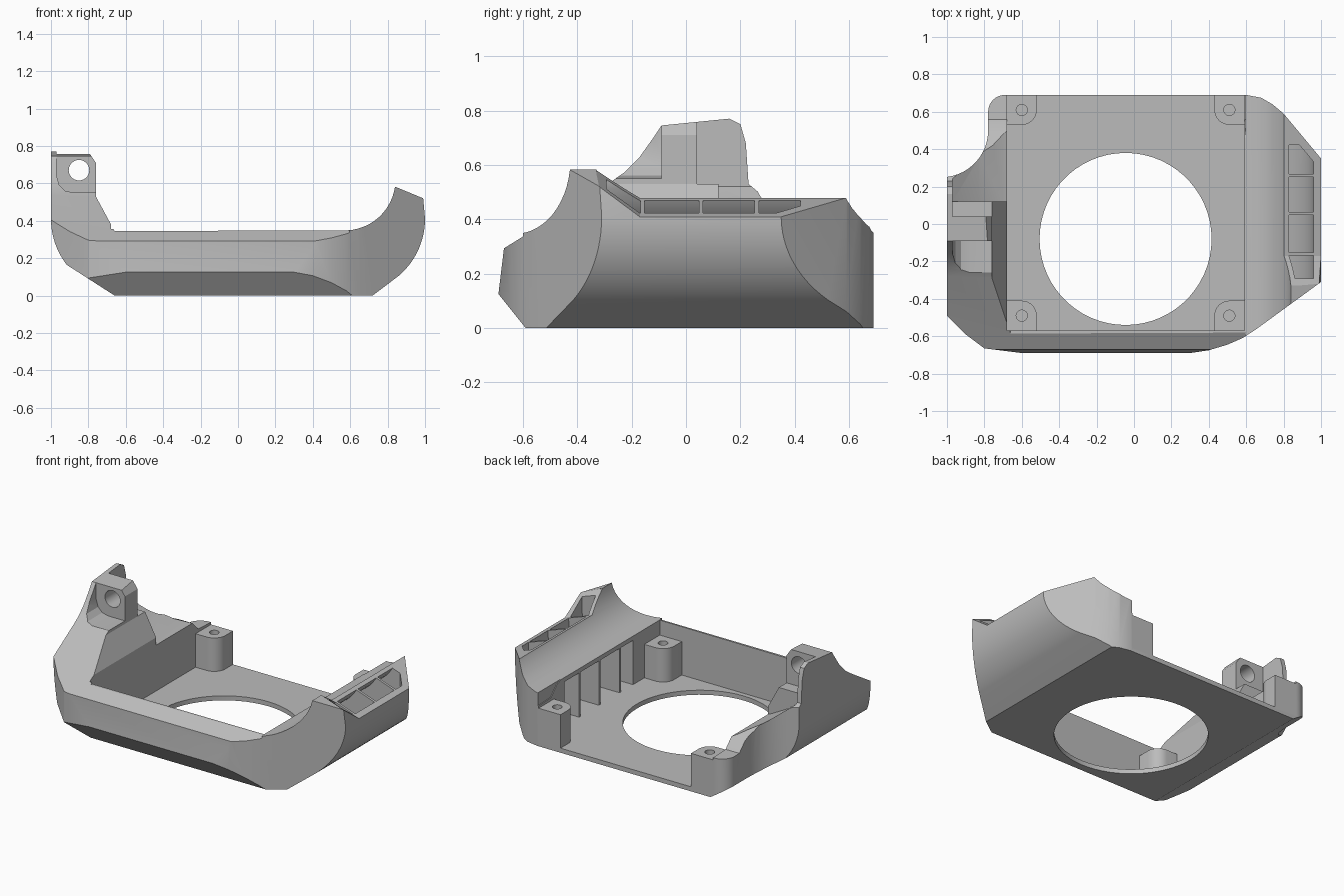
import bpy, bmesh, math

if "Cube" in bpy.data.objects:
    bpy.data.objects.remove(bpy.data.objects["Cube"], do_unlink=True)

grey = bpy.data.materials.new("plain_grey")
grey.use_nodes = True
grey.diffuse_color = (0.5, 0.5, 0.5, 1)
grey.node_tree.nodes["Principled BSDF"].inputs["Base Color"].default_value = (0.5, 0.5, 0.5, 1)


def arc(cx, cy, r, start, end, n=12):
    angles = [math.radians(start + (end - start) * i / n) for i in range(n + 1)]
    return [(cx + r * math.cos(a), cy + r * math.sin(a)) for a in angles]


def prism(name, pts, axis, lo, hi, tilt=0, pivot=0):
    """Extrude a 2D profile along an axis; tilt shears z with distance from the pivot."""
    def place(p, d):
        if axis == "x":
            return (d, p[0], p[1] + tilt * (d - pivot))
        return (p[0], d, p[1]) if axis == "y" else (p[0], p[1], d)
    bm = bmesh.new()
    a = [bm.verts.new(place(p, lo)) for p in pts]
    b = [bm.verts.new(place(p, hi)) for p in pts]
    bm.faces.new(a)
    bm.faces.new(b)
    for i in range(len(pts)):
        j = (i + 1) % len(pts)
        bm.faces.new((a[i], a[j], b[j], b[i]))
    bmesh.ops.recalc_face_normals(bm, faces=bm.faces)
    mesh = bpy.data.meshes.new(name)
    bm.to_mesh(mesh)
    bm.free()
    mesh.materials.append(grey)
    ob = bpy.data.objects.new(name, mesh)
    bpy.context.collection.objects.link(ob)
    return ob


def combine(ob, tool, operation="DIFFERENCE"):
    mod = ob.modifiers.new("shape", "BOOLEAN")
    mod.operation = operation
    mod.solver = "EXACT"
    mod.object = tool
    bpy.context.view_layer.objects.active = ob
    bpy.ops.object.modifier_apply(modifier=mod.name)
    bpy.data.objects.remove(tool, do_unlink=True)


def box(x0, x1, y0, y1):
    return [(x0, y0), (x1, y0), (x1, y1), (x0, y1)]


def smooth(ob):
    bpy.ops.object.select_all(action="DESELECT")
    ob.select_set(True)
    bpy.context.view_layer.objects.active = ob
    bpy.ops.object.shade_smooth_by_angle(angle=math.radians(25))


# Body: cross-section, side profile and plan outline intersected
section = ([(-0.66, 0), (0.72, 0)] + arc(0.6, 0.41, 0.4, -50, 0)
           + [(0.99, 0.52)] + arc(0.57, 0.62, 0.272, -8, -88)
           + [(-0.66, 0.345), (-0.76, 0.53), (-0.76, 0.71), (-0.8, 0.77), (-1, 0.77)]
           + arc(-0.6, 0.41, 0.4, 180, 218))
side = [(-0.59, 0), (-0.69, 0.125), (-0.67, 0.29), (-0.67, 0.9), (0.69, 0.9), (0.69, 0)]
plan = ([(-1, -0.49), (-0.9, -0.59), (-0.8, -0.665), (-0.6, -0.69), (0.3, -0.69)]
        + [(0.4, -0.675), (0.5, -0.645), (0.58, -0.61), (0.65, -0.565), (1, -0.31), (1, 0.35)]
        + [(0.8, 0.59), (0.74, 0.64), (0.68, 0.675), (0.6, 0.69)]
        + arc(-0.69, 0.6, 0.09, 90, 180, 8) + arc(-1.03, 0.5, 0.25, 0, -83))
body = prism("tray_body", section, "y", -0.8, 0.8)
combine(body, prism("side_shape", side, "x", -1.2, 1.2), "INTERSECT")
combine(body, prism("plan_shape", plan, "z", -0.1, 1), "INTERSECT")

# Open-backed cavity and round floor opening
combine(body, prism("cavity", box(-0.68, 0.59, -0.57, 0.9), "z", 0.03, 1))
combine(body, prism("floor_opening", arc(-0.045, -0.08, 0.46, 0, 354, 59), "z", -0.2, 0.3))

# Sloped front edge, rising into the upright at the right-hand end
rise = ([(-0.8, 0.212), (-0.28, 0.535), (-0.23, 0.57), (-0.17, 0.63), (-0.12, 0.7)]
        + [(-0.09, 0.745), (0.16, 0.77), (0.2, 0.75), (0.22, 0.68), (0.23, 0.53)]
        + [(0.42, 0.37), (0.5, 0.33), (0.56, 0.27), (0.8, 0.26), (0.8, 1), (-0.8, 1)])
combine(body, prism("front_slope", rise, "x", -1.2, 0.595))

# Niches before and behind the bracket, leaving a thin outer fin
niche = [(-0.97, 0.9), (-0.97, 0.64), (-0.955, 0.59), (-0.925, 0.56), (-0.88, 0.55),
         (-0.5, 0.55), (-0.5, 0.9)]
combine(body, prism("front_niche", niche, "y", -0.29, -0.09))
combine(body, prism("rear_niche", box(-0.97, -0.5, 0.53, 0.9), "y", 0.04, 0.4))
shoulder = [(-0.6, 0.3), (-0.7, 0.34), (-0.83, 0.41), (-0.97, 0.52), (-0.97, 0.9), (-0.6, 0.9)]
combine(body, prism("rear_shoulder", shoulder, "y", 0.12, 0.8))
combine(body, prism("bracket_hole", arc(-0.85, 0.67, 0.055, 0, 345, 23), "y", -0.2, 0.2))

# Tilted rim of the duct wall
rim = [(-0.33, 0.58), (-0.17, 0.465), (0.8, 0.465), (0.8, 1.2), (-0.33, 1.2)]
combine(body, prism("duct_rim", rim, "x", 0.6, 1.1, tilt=-0.35, pivot=0.84))

# Curved duct, split into bays by ribs
duct = ([(0.56, 0.03), (0.56, 0.32)] + arc(0.57, 0.62, 0.3, -88, -15)
        + [(0.86, 0.9), (0.96, 0.9)] + arc(0.6, 0.41, 0.36, 0, -55) + [(0.73, 0.03)])
inner_plan = [(x * 0.96, y * 0.95) for x, y in plan]
ribs = [-0.3, -0.16, 0.055, 0.26, 0.43]
for y0, y1 in zip(ribs, ribs[1:]):
    bay = prism("duct_bay", duct, "y", y0 + 0.008, y1 - 0.008)
    combine(bay, prism("bay_limit", inner_plan, "z", -0.1, 1), "INTERSECT")
    combine(body, bay)
smooth(body)

# Screw posts in the four corners
for cx, sx, side_name in ((0.51, 1, "left"), (-0.6, -1, "right")):
    for cy, sy, end_name in ((0.61, 1, "back"), (-0.49, -1, "front")):
        shape = [(0.08, 0.08), (-0.08, 0.08)] + arc(0, 0, 0.08, 180, 270, 8) + [(0.08, -0.08)]
        pts = [(cx + sx * x, cy + sy * y) for x, y in shape]
        post = prism(f"{end_name}_{side_name}_post", pts, "z", 0.02, 0.25)
        combine(post, prism("screw_hole", arc(cx, cy, 0.03, 0, 337.5, 15), "z", 0.1, 0.4))
        smooth(post)
